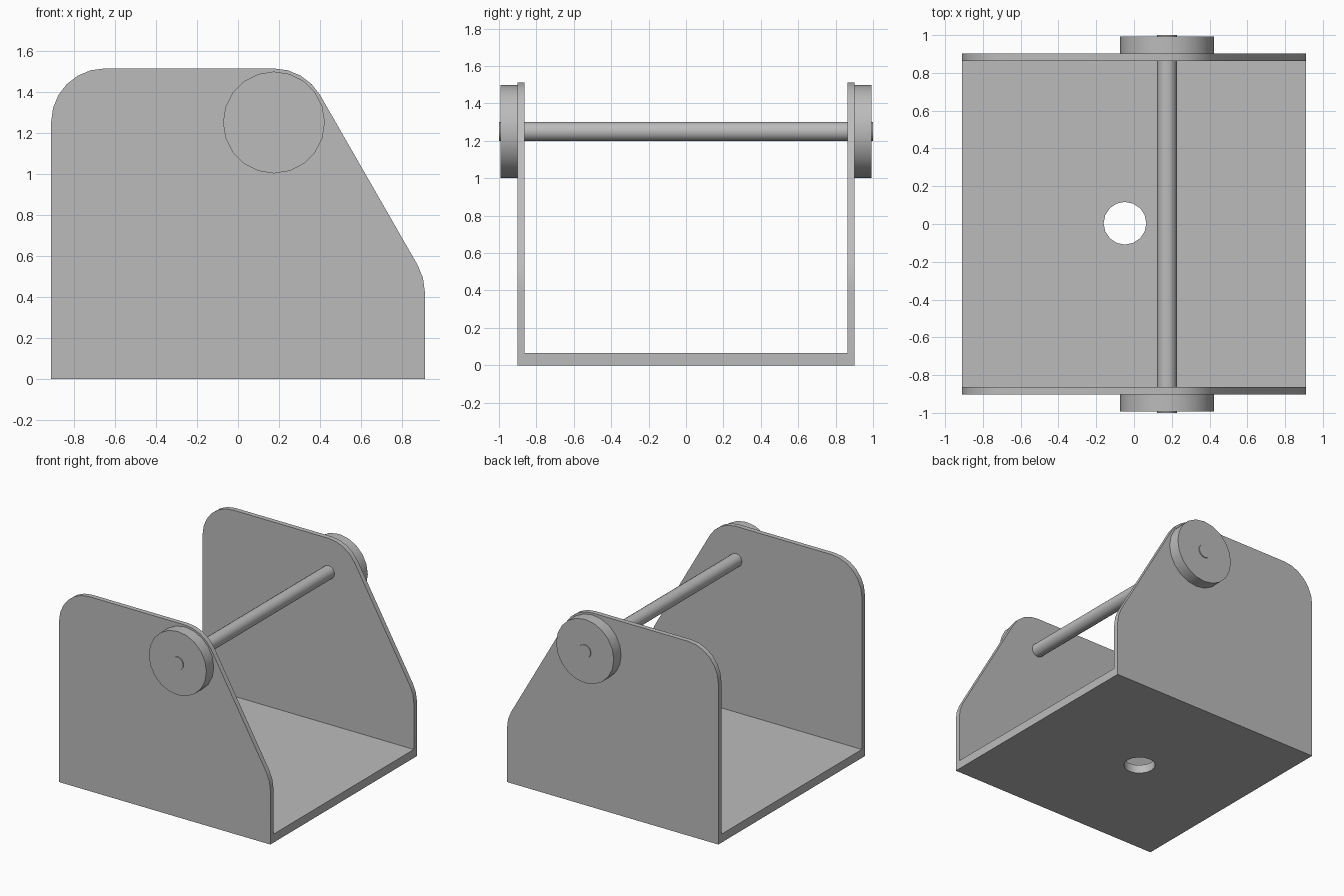
import bpy, bmesh
from math import cos, sin, radians
from mathutils import Vector, Matrix

default = bpy.data.objects.get("Cube")
if default:
    bpy.data.objects.remove(default, do_unlink=True)

grey = bpy.data.materials.new("plain grey")
grey.use_nodes = True
colour = (0.5, 0.5, 0.5, 1)
grey.diffuse_color = colour
grey.node_tree.nodes["Principled BSDF"].inputs["Base Color"].default_value = colour


def add_object(name, bm):
    bmesh.ops.recalc_face_normals(bm, faces=bm.faces)
    mesh = bpy.data.meshes.new(name)
    bm.to_mesh(mesh)
    bm.free()
    mesh.materials.append(grey)
    obj = bpy.data.objects.new(name, mesh)
    bpy.context.collection.objects.link(obj)
    return obj


def activate(obj):
    bpy.ops.object.select_all(action='DESELECT')
    obj.select_set(True)
    bpy.context.view_layer.objects.active = obj


def smooth(obj):
    activate(obj)
    bpy.ops.object.shade_smooth_by_angle(angle=radians(30))


def prism(name, points, sweep):
    """Extrude a closed outline along the sweep vector."""
    bm = bmesh.new()
    face = bm.faces.new([bm.verts.new(p) for p in points])
    new = bmesh.ops.extrude_face_region(bm, geom=[face])["geom"]
    verts = [g for g in new if isinstance(g, bmesh.types.BMVert)]
    bmesh.ops.translate(bm, verts=verts, vec=sweep)
    return add_object(name, bm)


def cylinder(name, centre, radius, depth, sides, along_y=True):
    bm = bmesh.new()
    turn = Matrix.Rotation(radians(90), 4, 'X') if along_y else Matrix()
    bmesh.ops.create_cone(bm, cap_ends=True, segments=sides, radius1=radius,
                          radius2=radius, depth=depth,
                          matrix=Matrix.Translation(centre) @ turn)
    return add_object(name, bm)


def cut(target, cutter, operation):
    mod = target.modifiers.new("shape", 'BOOLEAN')
    mod.object = cutter
    mod.operation = operation
    mod.solver = 'EXACT'
    activate(target)
    bpy.ops.object.modifier_apply(modifier=mod.name)
    bpy.data.objects.remove(cutter, do_unlink=True)


def arc(x, z, start, end, steps, radius=0.26):
    angles = [radians(start + (end - start) * i / steps) for i in range(steps + 1)]
    return [(x + radius * cos(a), -1.2, z + radius * sin(a)) for a in angles]


HALF_X, OUTER_Y, INNER_Y, FLOOR = 0.91, 0.902, 0.864, 0.066
AXLE_X, AXLE_Z = 0.175, 1.25

# U-shaped channel: floor with two upright walls
half = [(OUTER_Y, 0), (OUTER_Y, 1.8), (INNER_Y, 1.8), (INNER_Y, FLOOR)]
section = half + [(-y, z) for y, z in reversed(half)]
bracket = prism("bracket", [(-1.2, y, z) for y, z in section], Vector((2.4, 0, 0)))

# Side outline with rounded corners and a sloping edge trims the channel
outline = [(-HALF_X, -1.2, -0.1), (HALF_X, -1.2, -0.1)]
outline += arc(0.65, 0.425, 0, 30, 2)
outline += arc(AXLE_X, 1.253, 30, 90, 4)
outline += arc(-0.65, 1.253, 90, 180, 6)
cut(bracket, prism("outline_cutter", outline, Vector((0, 2.4, 0))), 'INTERSECT')

# Round hole through the floor
hole = cylinder("hole_cutter", (-0.048, 0.004, 0), 0.113, 0.4, 16, along_y=False)
cut(bracket, hole, 'DIFFERENCE')
smooth(bracket)

# Axle through both walls, with an end disc on each side
smooth(cylinder("axle", (AXLE_X, 0, AXLE_Z), 0.052, 2.0, 16))
for name, side in (("front_disc", -1), ("back_disc", 1)):
    smooth(cylinder(name, (AXLE_X, side * 0.947, AXLE_Z), 0.248, 0.092, 20))
